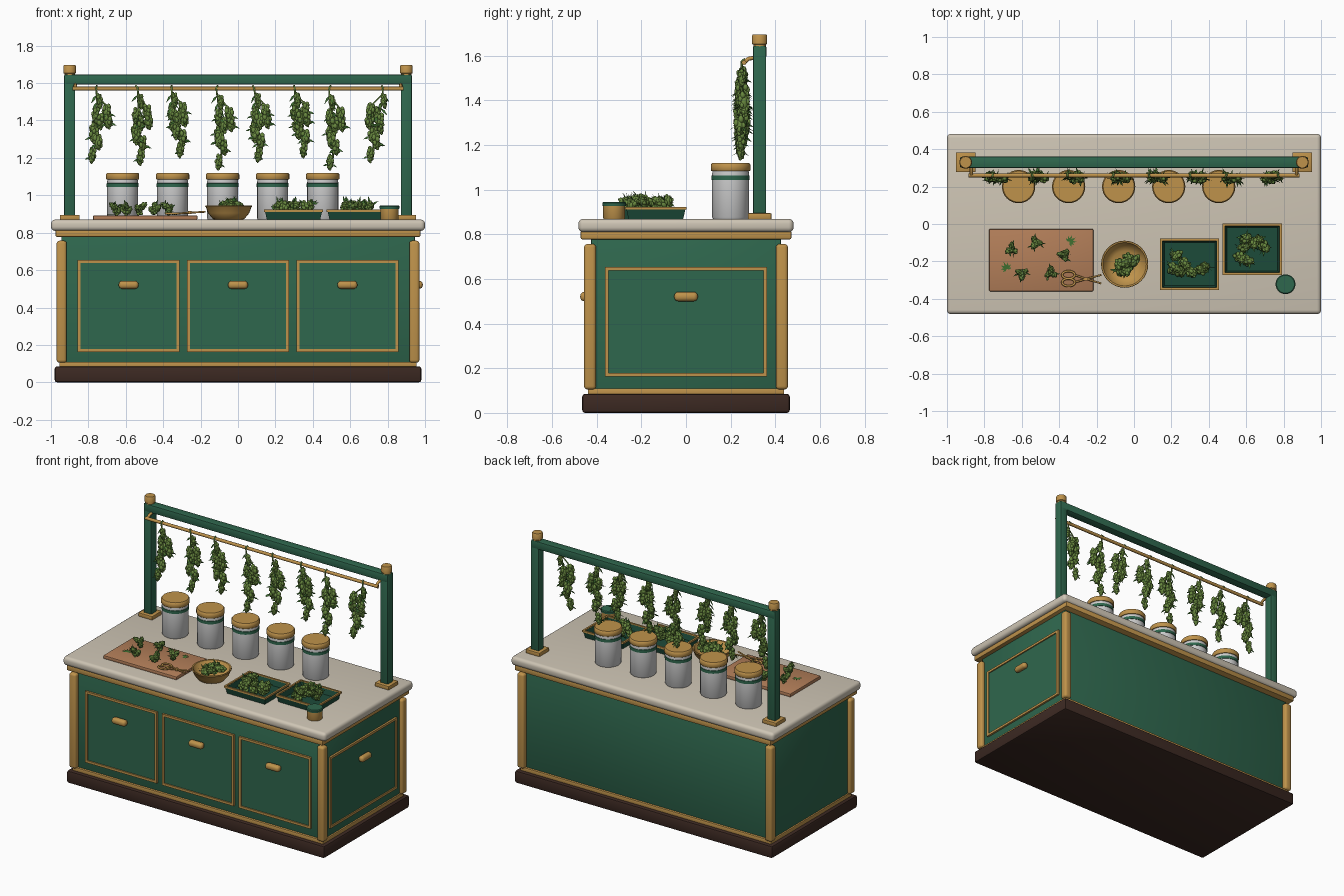
import bpy, bmesh, math, random
from mathutils import Vector, Matrix

if "Cube" in bpy.data.objects:
    bpy.data.objects.remove(bpy.data.objects["Cube"])

rng = random.Random(4)


def mat(name, *c):
    m = bpy.data.materials.new(name)
    m.diffuse_color = (*c, 1)
    m.use_nodes = True
    m.node_tree.nodes["Principled BSDF"].inputs["Base Color"].default_value = m.diffuse_color
    return m


GREEN = mat("green_paint", 0.028, 0.135, 0.075)
DARK = mat("dark_green", 0.012, 0.07, 0.042)
BRASS = mat("brass", 0.52, 0.29, 0.07)
STONE = mat("stone", 0.62, 0.56, 0.46)
PLINTH = mat("dark_wood", 0.045, 0.022, 0.016)
WOOD = mat("board_wood", 0.45, 0.21, 0.10)
WHITE = mat("ceramic", 0.75, 0.78, 0.78)
HERB = mat("herb", 0.14, 0.25, 0.05)
LEAF = mat("leaf", 0.05, 0.16, 0.03)


def finish(bm, name, mats, angle=40):
    bmesh.ops.recalc_face_normals(bm, faces=bm.faces)
    me = bpy.data.meshes.new(name)
    bm.to_mesh(me)
    bm.free()
    for m in mats:
        me.materials.append(m)
    ob = bpy.data.objects.new(name, me)
    bpy.context.collection.objects.link(ob)
    bpy.ops.object.select_all(action='DESELECT')
    ob.select_set(True)
    bpy.context.view_layer.objects.active = ob
    bpy.ops.object.shade_smooth_by_angle(angle=math.radians(angle))
    return ob


def add_box(bm, lo, hi):
    lo, hi = Vector(lo), Vector(hi)
    size = hi - lo
    bmesh.ops.create_cube(bm, size=1, matrix=Matrix.Translation((lo + hi) / 2) @ Matrix.Diagonal((*size, 1)))


def box(name, lo, hi, m, bevel=0.004, seg=2):
    bm = bmesh.new()
    add_box(bm, lo, hi)
    if bevel:
        bmesh.ops.bevel(bm, geom=bm.edges[:], offset=bevel, segments=seg, profile=0.5, affect='EDGES')
    return finish(bm, name, [m])


def lathe(name, x, y, profile, m, n=32):
    bm = bmesh.new()
    rings = [[bm.verts.new((x + r * math.cos(math.tau * i / n), y + r * math.sin(math.tau * i / n), z))
              for i in range(n)] for r, z in profile]
    for a, b in zip(rings, rings[1:]):
        for i in range(n):
            bm.faces.new((a[i], a[(i + 1) % n], b[(i + 1) % n], b[i]))
    bm.faces.new(rings[0])
    bm.faces.new(rings[-1])
    return finish(bm, name, [m])


def tube(name, pts, r, m, cyclic=False):
    cu = bpy.data.curves.new(name, 'CURVE')
    cu.dimensions = '3D'
    cu.bevel_depth, cu.bevel_resolution, cu.use_fill_caps = r, 2, True
    sp = cu.splines.new('POLY')
    sp.points.add(len(pts) - 1)
    for p, co in zip(sp.points, pts):
        p.co = (*co, 1)
    sp.use_cyclic_u = cyclic
    cu.materials.append(m)
    ob = bpy.data.objects.new(name, cu)
    bpy.context.collection.objects.link(ob)
    return ob


def frame(name, u, v, d, axis, m, w=0.016):
    """Four bars around rectangle u x v, depth d; axis is the facing direction."""
    bm = bmesh.new()
    (u0, u1), (v0, v1) = u, v
    for a, b in (((u0, u1), (v0, v0 + w)), ((u0, u1), (v1 - w, v1)),
                 ((u0, u0 + w), (v0 + w, v1 - w)), ((u1 - w, u1), (v0 + w, v1 - w))):
        order = {'x': (d, a, b), 'y': (a, d, b), 'z': (a, b, d)}[axis]
        add_box(bm, [o[0] for o in order], [o[1] for o in order])
    return finish(bm, name, [m])


# leaf and bud builders, shared by every herb clump
def add_leaf(bm, base, direction, length, width):
    d = Vector(direction).normalized()
    side = d.cross(Vector((0.1, -1, 0.25)) if abs(d.z) > 0.3 else Vector((0, 0, 1))).normalized() * width / 2
    b = Vector(base)
    q = [b, b + d * length * 0.45 + side, b + d * length, b + d * length * 0.45 - side]
    bm.faces.new([bm.verts.new(p) for p in q]).material_index = 1


def add_blob(bm, pos, rot, rad, length, sub=2):
    bmesh.ops.create_icosphere(bm, subdivisions=sub, radius=1, matrix=Matrix.Translation(pos) @
                               rot.to_matrix().to_4x4() @ Matrix.Diagonal((rad, rad, length, 1)))


def add_bud(bm, pos, axis, length, rad, leaves=3):
    rot = Vector((0, 0, 1)).rotation_difference(Vector(axis))
    pos = Vector(pos)
    add_blob(bm, pos, rot, rad * 0.75, length * 0.48)
    n = 13
    for i in range(n):
        t = (i + 0.5) / n
        r = rad * 0.68 * math.sin(math.pi * (0.12 + 0.85 * t)) ** 0.8
        a = i * 2.4 + rng.random()
        p = Vector((r * math.cos(a), r * math.sin(a), (t - 0.5) * length * 0.85))
        s = rad * rng.uniform(0.36, 0.48) * (1.1 - 0.4 * t)
        add_blob(bm, pos + rot @ p, rot, s, s * 1.4)
    for i in range(leaves):
        a = rng.random() * math.tau
        d = rot @ Vector((math.cos(a), math.sin(a), 0.6))
        add_leaf(bm, pos + d * rad * 0.5, d, rad * 1.5, rad * 0.45)


# cabinet
box("plinth", (-0.98, -0.465, 0), (0.98, 0.465, 0.085), PLINTH, 0.012)
box("bottom_trim", (-0.955, -0.44, 0.08), (0.955, 0.44, 0.11), BRASS)
box("cabinet_body", (-0.945, -0.425, 0.09), (0.945, 0.425, 0.785), GREEN)
box("top_trim", (-0.975, -0.472, 0.778), (0.975, 0.472, 0.815), BRASS, 0.006)
box("countertop", (-1, -0.482, 0.81), (1, 0.482, 0.87), STONE, 0.022, 4)
for sx in (-1, 1):
    for sy in (-1, 1):
        x, y = sx * 0.943, sy * 0.43
        box("corner_post", (x - 0.027, y - 0.027, 0.105), (x + 0.027, y + 0.027, 0.757), BRASS, 0.015, 3)

# front doors and right side door
for x in (-0.585, 0, 0.585):
    box("door_panel", (x - 0.265, -0.43, 0.17), (x + 0.265, -0.42, 0.647), GREEN, 0)
    frame("door_frame", (x - 0.273, x + 0.273), (0.163, 0.653), (-0.438, -0.42), 'y', BRASS)
    box("door_handle", (x - 0.053, -0.474, 0.5), (x + 0.053, -0.43, 0.542), BRASS, 0.018, 4)
box("side_panel", (0.94, -0.355, 0.17), (0.95, 0.355, 0.647), GREEN, 0)
frame("side_frame", (-0.363, 0.363), (0.163, 0.653), (0.94, 0.958), 'x', BRASS)
box("side_handle", (0.948, -0.053, 0.5), (0.988, 0.053, 0.542), BRASS, 0.018, 4)

# drying rack
for x in (-0.9, 0.9):
    s = 1 if x > 0 else -1
    box("rack_foot", (x - 0.053, 0.277, 0.868), (x + 0.053, 0.383, 0.895), BRASS)
    box("rack_post", (x - 0.029, 0.301, 0.89), (x + 0.029, 0.359, 1.645), GREEN, 0.005)
    lathe("post_cap", x, 0.33, [(0.028, 1.64), (0.028, 1.65), (0.034, 1.654), (0.034, 1.69), (0.03, 1.696)], BRASS)
    tube("rod_bracket", [(x - s * 0.03, 0.31, 1.592), (x - s * 0.03, 0.28, 1.587), (x - s * 0.03, 0.26, 1.57)], 0.009, BRASS)
box("rack_beam", (-0.925, 0.3, 1.592), (0.925, 0.36, 1.645), GREEN, 0.006)
tube("hanging_rod", [(-0.885, 0.26, 1.57), (0.885, 0.26, 1.57)], 0.011, BRASS)

# hanging herb bunches: top x, bottom x, bottom z
for x0, x1, zb in ((-0.755, -0.76, 1.16), (-0.545, -0.51, 1.15), (-0.355, -0.305, 1.19), (-0.11, -0.085, 1.125),
                   (0.08, 0.125, 1.165), (0.3, 0.355, 1.19), (0.495, 0.505, 1.125), (0.77, 0.725, 1.165)):
    path = [Vector((x0 + (x1 - x0) * t + 0.008 * math.sin(5 * t + x0 * 9), 0.25, 1.575 + (zb + 0.05 - 1.575) * t))
            for t in [i / 10 for i in range(11)]]
    tube("herb_stem", [Vector((x0, 0.274, 1.57)), Vector((x0, 0.26, 1.585))] + path, 0.005, HERB)
    bm = bmesh.new()
    side = 1 if x1 >= x0 - 0.01 else -1
    for k, t in enumerate((0.2, 0.36, 0.52, 0.68, 0.84, 0.97)):
        p = path[round(t * 10)]
        off = 0.012 * (-1) ** k
        add_bud(bm, p + Vector((off, rng.uniform(-0.012, 0.012), 0)), (off * 8, 0, -1),
                0.088, 0.019 + 0.008 * min(1, k / 2) - (0.005 if k == 5 else 0))
    fork = path[4] + Vector((side * 0.048, -0.006, 0.015))
    for k in range(2):
        add_bud(bm, fork + Vector((side * 0.006 * k, 0, -0.05 * k)), (0.1 * side, 0, -1), 0.085, 0.026)
    add_bud(bm, path[6] + Vector((-side * 0.02, 0.012, 0)), (-0.2 * side, 0, -1), 0.07, 0.022)
    for k in range(8):
        p = path[1 + k % 4]
        add_leaf(bm, p, (rng.choice((-1, 1)) * rng.uniform(0.4, 1), rng.uniform(-.4, .4), -1), 0.055, 0.013)
    finish(bm, "hanging_herb", [HERB, LEAF], 60)
    tube("side_stem", [path[1], fork + Vector((0, 0, 0.03))], 0.004, HERB)

# storage jars
for i in range(5):
    x, y = -0.617 + 0.2675 * i, 0.2
    lathe("jar", x, y, [(0.078, 0.868), (0.083, 0.876), (0.083, 1.07), (0.08, 1.088)], WHITE)
    lathe("jar_band", x, y, [(0.08, 1.042), (0.0855, 1.044), (0.0855, 1.064), (0.08, 1.066)], GREEN)
    lathe("jar_lid", x, y, [(0.086, 1.084), (0.089, 1.088), (0.089, 1.112), (0.083, 1.12)], BRASS)

# chopping board with buds and loose leaves
box("chopping_board", (-0.775, -0.36, 0.868), (-0.217, -0.027, 0.892), WOOD, 0.006)
bm = bmesh.new()
for x, y in ((-0.655, -0.135), (-0.525, -0.1), (-0.375, -0.165), (-0.6, -0.265), (-0.445, -0.26)):
    for k in range(3):
        a = k * 2.1 + x * 20
        add_bud(bm, (x + 0.015 * math.cos(a), y + 0.015 * math.sin(a), 0.918 + 0.012 * k),
                (math.cos(a), math.sin(a), 0.9), 0.058, 0.019, 2)
finish(bm, "board_buds", [HERB, LEAF], 60)
bm = bmesh.new()
for x, y, h in ((-0.345, -0.095, 0.6), (-0.68, -0.24, 2.0)):
    for k in range(-3, 4):
        a = h + k * 0.6
        add_leaf(bm, (x, y, 0.895), (math.cos(a), math.sin(a), 0.05), 0.042 - 0.005 * abs(k), 0.012)
finish(bm, "loose_leaves", [HERB, LEAF])

# scissors
for y, tip in ((-0.272, -0.318), (-0.312, -0.272)):
    tube("scissor_ring", [(-0.35 + 0.034 * math.cos(a), y + 0.02 * math.sin(a), 0.903)
                          for a in [math.tau * i / 20 for i in range(20)]], 0.006, BRASS, True)
    tube("scissor_blade", [(-0.318, y, 0.903), (-0.255, -0.294, 0.907), (-0.175, tip, 0.912)], 0.005, BRASS)
lathe("scissor_pivot", -0.258, -0.294, [(0.009, 0.9), (0.009, 0.916)], BRASS, 12)

# bowl with buds
lathe("bowl", -0.05, -0.215, [(0.07, 0.868), (0.085, 0.874), (0.11, 0.905), (0.122, 0.937), (0.126, 0.94), (0.124, 0.946),
                              (0.116, 0.944), (0.1, 0.912), (0.07, 0.89)], BRASS)
bm = bmesh.new()
for x, y, z in ((-0.03, -0.18, 0.945), (-0.08, -0.22, 0.94), (0.0, -0.2, 0.945), (-0.035, -0.245, 0.94),
                (-0.045, -0.21, 0.957), (-0.075, -0.25, 0.925)):
    add_bud(bm, (x, y, z), (rng.uniform(-1, 1), rng.uniform(-1, 1), 0.4), 0.07, 0.027)
finish(bm, "bowl_buds", [HERB, LEAF], 60)

# trays with buds
spots = [[(-0.08, 0.045), (-0.09, -0.02), (-0.03, 0.0), (0.05, -0.03), (0.0, -0.045), (0.075, -0.015), (-0.06, -0.04)],
         [(-0.04, 0.055), (0.03, 0.05), (-0.07, -0.045), (-0.03, -0.06), (0.06, 0.01), (-0.05, 0.01), (0.0, 0.03)]]
for (cx, cy), group in zip(((0.297, -0.215), (0.632, -0.135)), spots):
    bm = bmesh.new()
    loops = [[bm.verts.new((cx + sx * hx, cy + sy * hy, z)) for sx, sy in ((-1, -1), (1, -1), (1, 1), (-1, 1))]
             for hx, hy, z in ((0.142, 0.122, 0.868), (0.153, 0.133, 0.915), (0.145, 0.125, 0.915), (0.135, 0.115, 0.88))]
    for a, b in zip(loops, loops[1:]):
        for i in range(4):
            bm.faces.new((a[i], a[(i + 1) % 4], b[(i + 1) % 4], b[i]))
    bm.faces.new(loops[0])
    bm.faces.new(loops[-1])
    finish(bm, "tray", [DARK])
    frame("tray_rim", (cx - 0.158, cx + 0.158), (cy - 0.137, cy + 0.137), (0.911, 0.923), 'z', BRASS, 0.012)
    bm = bmesh.new()
    for i, (dx, dy) in enumerate(group):
        for k in range(2):
            add_bud(bm, (cx + dx + 0.012 * k, cy + dy, 0.91 + 0.035 * k),
                    (rng.uniform(-1, 1), rng.uniform(-1, 1), 0.5), 0.065, 0.025)
    finish(bm, "tray_buds", [HERB, LEAF], 60)

# small pot
lathe("small_pot", 0.81, -0.322, [(0.046, 0.868), (0.049, 0.873), (0.049, 0.932)], BRASS)
lathe("small_pot_lid", 0.81, -0.322, [(0.052, 0.928), (0.053, 0.932), (0.053, 0.941), (0.048, 0.946)], GREEN)
